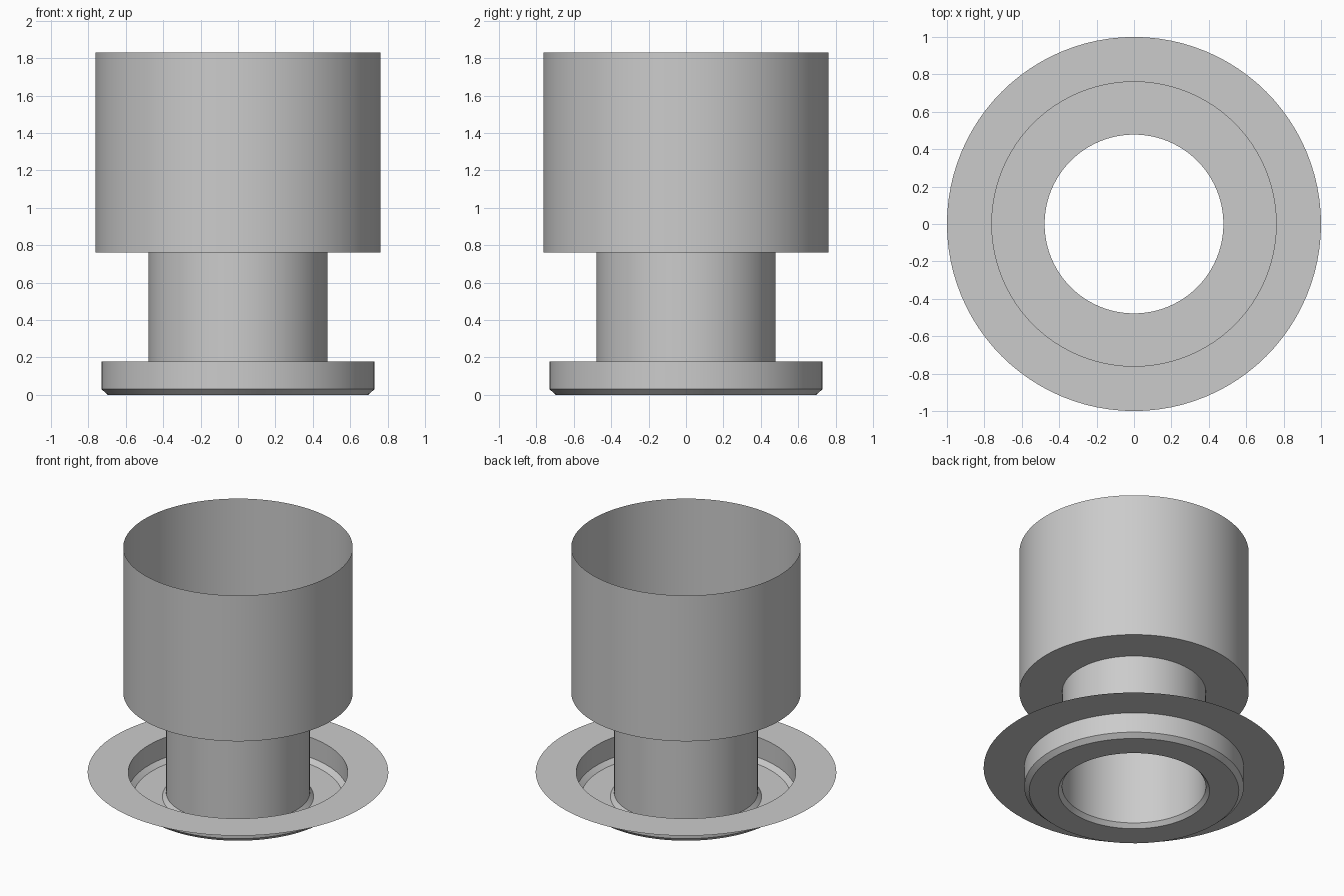
import bpy
import bmesh
import math

SEGMENTS = 96

cube = bpy.data.objects.get("Cube")
if cube:
    bpy.data.objects.remove(cube, do_unlink=True)

# Single plain grey finish
grey = bpy.data.materials.new("plain grey")
grey.use_nodes = True
colour = (0.6, 0.6, 0.6, 1)
grey.diffuse_color = colour
grey.node_tree.nodes["Principled BSDF"].inputs["Base Color"].default_value = colour


def lathe(name, profile):
    """Spin a (radius, height) profile around z as a thin sheet."""
    bm = bmesh.new()
    verts = [bm.verts.new((r, 0, z)) for r, z in profile]
    edges = [bm.edges.new(pair) for pair in zip(verts, verts[1:])]
    bmesh.ops.spin(bm, geom=verts + edges, cent=(0, 0, 0), axis=(0, 0, 1),
                   angle=math.tau, steps=SEGMENTS, use_merge=True)
    bmesh.ops.remove_doubles(bm, verts=bm.verts, dist=0.0001)
    bmesh.ops.recalc_face_normals(bm, faces=bm.faces)
    mesh = bpy.data.meshes.new(name)
    bm.to_mesh(mesh)
    bm.free()
    mesh.materials.append(grey)
    obj = bpy.data.objects.new(name, mesh)
    bpy.context.collection.objects.link(obj)
    bpy.ops.object.select_all(action="DESELECT")
    obj.select_set(True)
    bpy.context.view_layer.objects.active = obj
    bpy.ops.object.shade_smooth_by_angle(angle=math.radians(30))
    return obj


neck_radius = 0.478
cup_radius = 0.763
tray_radius = 0.73
cup_floor = 0.76
rim_height = 0.178
bevel = 0.03

# Open cup with a hole in its floor
lathe("upper_cup", [(neck_radius, cup_floor), (cup_radius, cup_floor),
                    (cup_radius, 1.83)])

# Open tube joining cup and tray
lathe("neck_tube", [(neck_radius, bevel), (neck_radius, cup_floor)])

# Shallow tray with bevelled floor edges and a wide flat flange
lathe("flanged_tray", [(neck_radius, bevel), (neck_radius + 0.025, 0),
                       (tray_radius - 0.033, 0), (tray_radius, bevel),
                       (tray_radius, rim_height), (1, rim_height)])
